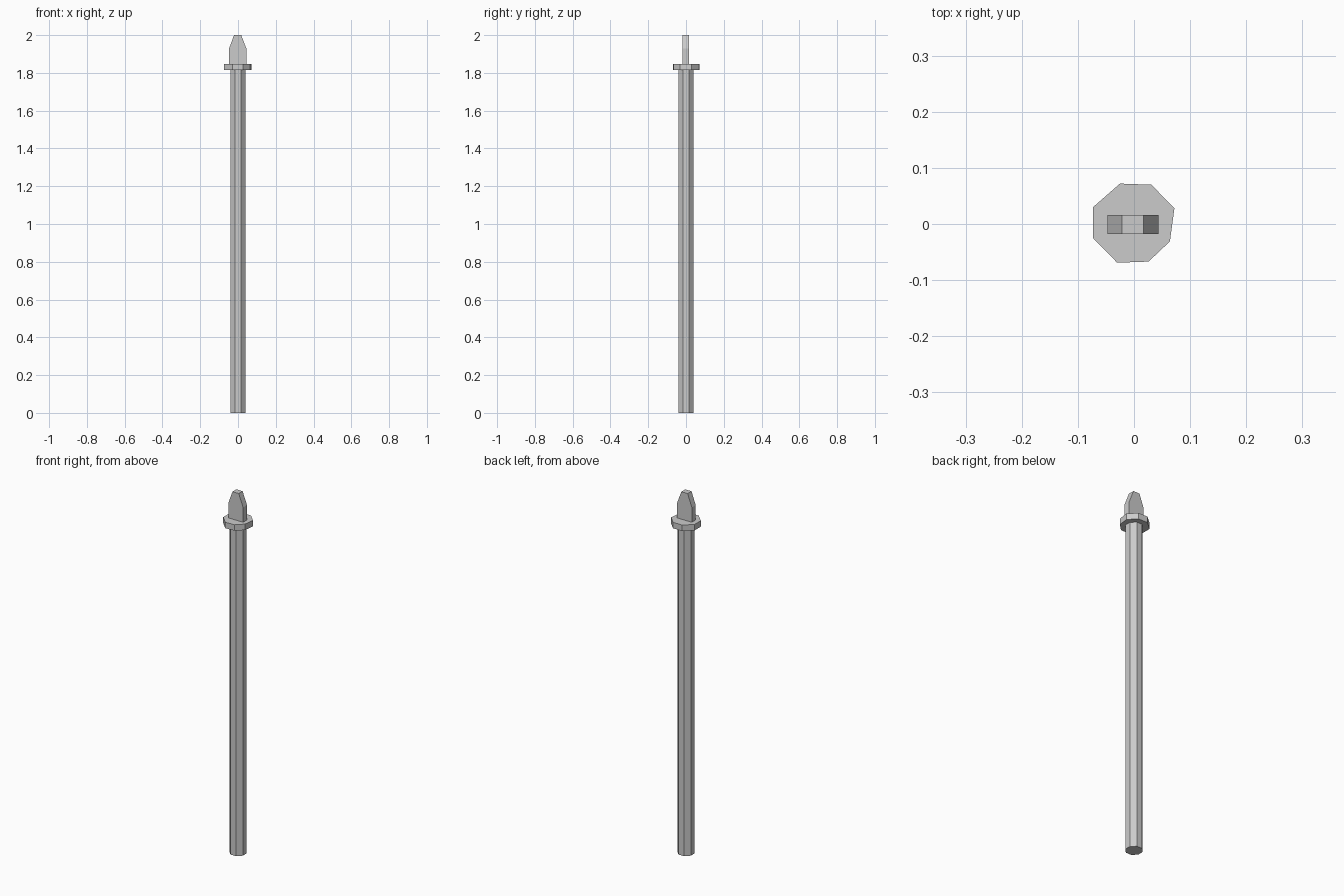
import bpy, bmesh
from math import pi, cos, sin
from mathutils import Vector

if "Cube" in bpy.data.objects:
    bpy.data.objects.remove(bpy.data.objects["Cube"])


def extrude(name, points, direction):
    """Extrude a closed polygon into a flat-faced solid."""
    bm = bmesh.new()
    face = bm.faces.new([bm.verts.new(p) for p in points])
    new = bmesh.ops.extrude_face_region(bm, geom=[face])["geom"]
    bmesh.ops.translate(bm, vec=Vector(direction),
                        verts=[v for v in new if isinstance(v, bmesh.types.BMVert)])
    bmesh.ops.recalc_face_normals(bm, faces=bm.faces)
    mesh = bpy.data.meshes.new(name)
    bm.to_mesh(mesh)
    bm.free()
    obj = bpy.data.objects.new(name, mesh)
    bpy.context.collection.objects.link(obj)
    return obj


# Octagonal shaft, flats facing the axes
radius = 0.041 / cos(pi / 8)
angles = [pi / 8 + i * pi / 4 for i in range(8)]
extrude("shaft", [(radius * cos(a), radius * sin(a), 0) for a in angles], (0, 0, 1.817))

# Slightly irregular octagonal collar
collar = [(-0.025, 0.072), (0.031, 0.07), (0.072, 0.028), (0.064, -0.031),
          (0.026, -0.067), (-0.03, -0.069), (-0.073, -0.025), (-0.073, 0.03)]
extrude("collar", [(x, y, 1.815) for x, y in collar], (0, 0, 0.033))

# Flat blade with a tapered, blunt point
blade = [(-0.047, 1.846), (0.044, 1.846), (0.044, 1.93),
         (0.017, 2.0), (-0.021, 2.0), (-0.047, 1.93)]
extrude("blade", [(x, -0.018, z) for x, z in blade], (0, 0.034, 0))
